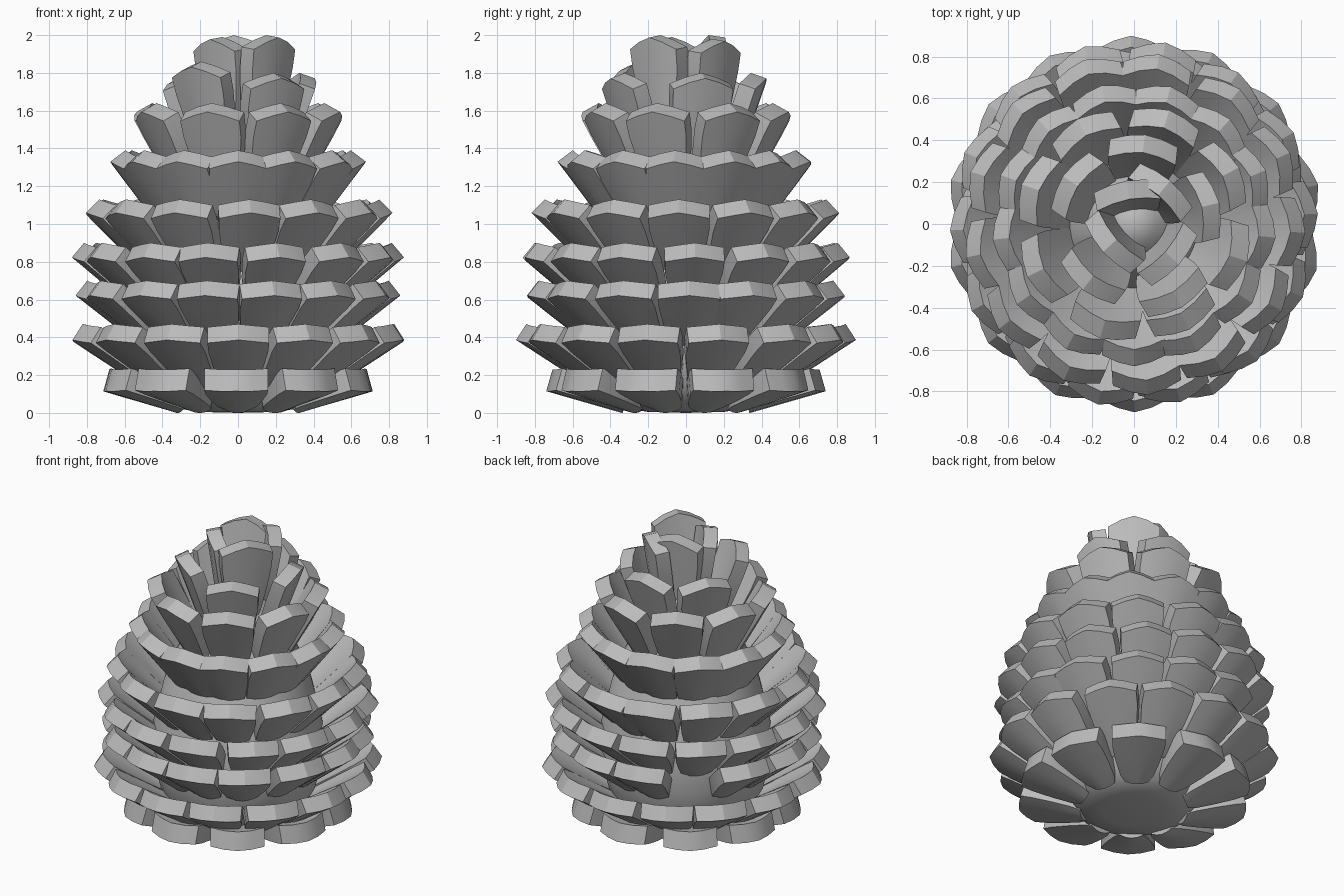
import bpy, bmesh, math, random
from mathutils import Vector

random.seed(4)
cube = bpy.data.objects.get("Cube")
if cube:
    bpy.data.objects.remove(cube, do_unlink=True)

grey = bpy.data.materials.new("cone_grey")
grey.use_nodes = True
colour = (0.5, 0.5, 0.5, 1)
grey.diffuse_color = colour
grey.node_tree.nodes["Principled BSDF"].inputs["Base Color"].default_value = colour


def finish(bm, name, angle):
    bmesh.ops.recalc_face_normals(bm, faces=bm.faces)
    mesh = bpy.data.meshes.new(name)
    bm.to_mesh(mesh)
    bm.free()
    mesh.materials.append(grey)
    obj = bpy.data.objects.new(name, mesh)
    bpy.context.collection.objects.link(obj)
    bpy.ops.object.select_all(action='DESELECT')
    obj.select_set(True)
    bpy.context.view_layer.objects.active = obj
    bpy.ops.object.shade_smooth_by_angle(angle=math.radians(angle))


# Paddle outline: fraction of length, fraction of half width
OUTLINE = [(0, 0.42), (0.12, 0.6), (0.4, 0.8), (0.7, 0.96), (0.88, 0.99)]
ACROSS = [-1, -0.5, 0, 0.5, 1]


def add_scale(bm, azimuth, radius, top, tilt, length, width, thick):
    """One bowed slab leaning outward, its outer tip edge at the given radius."""
    a, t = math.radians(azimuth), math.radians(tilt)
    radial = Vector((math.cos(a), math.sin(a), 0))
    side = Vector((-math.sin(a), math.cos(a), 0))
    up = Vector((0, 0, 1))
    along = radial * math.cos(t) + up * math.sin(t)
    outward = radial * math.sin(t) - up * math.cos(t)
    tip = radial * radius + up * (top - thick * math.cos(t))

    def layer(depth):
        rows = []
        for f, w in OUTLINE:
            row = []
            for s in ACROSS:
                # The last row comes to a blunt, rounded point
                push = 0.12 * (1 - abs(s) ** 1.4) if f > 0.8 else 0
                bow = 0.02 * s * s
                p = (tip + along * length * (f + push - 1)
                     + side * s * w * width / 2 - outward * (bow + depth))
                row.append(bm.verts.new(p))
            rows.append(row)
        return rows

    outer, inner = layer(0), layer(thick)
    for grid in (outer, inner):
        for r0, r1 in zip(grid, grid[1:]):
            for i in range(len(ACROSS) - 1):
                bm.faces.new((r0[i], r0[i + 1], r1[i + 1], r1[i]))

    def rim(grid):
        right = [r[-1] for r in grid[1:-1]]
        left = [r[0] for r in grid[1:-1]]
        return grid[0] + right + grid[-1][::-1] + left[::-1]

    o, n = rim(outer), rim(inner)
    for i in range(len(o)):
        j = (i + 1) % len(o)
        bm.faces.new((o[i], o[j], n[j], n[i]))


# Solid core, lathed from a profile of radius and height
PROFILE = [(0.2, 0.005), (0.36, 0.03), (0.46, 0.15), (0.53, 0.4), (0.53, 0.65),
           (0.46, 0.95), (0.34, 1.25), (0.2, 1.5), (0.1, 1.62)]
bm = bmesh.new()
path = [bm.verts.new((0, 0, 0))]
path += [bm.verts.new((r, 0, z)) for r, z in PROFILE]
path.append(bm.verts.new((0, 0, 1.66)))
edges = [bm.edges.new(pair) for pair in zip(path, path[1:])]
bmesh.ops.spin(bm, geom=path + edges, cent=(0, 0, 0), axis=(0, 0, 1),
               angle=math.tau, steps=32, use_duplicate=False)
bmesh.ops.remove_doubles(bm, verts=bm.verts, dist=0.001)
finish(bm, "core", 60)

# Rings of scales: count, first azimuth, radius, top, tilt, length, width, thickness
RINGS = [
    (10, 270, 0.74, 0.23, 16, 0.42, 0.34, 0.12),
    (14, 270, 0.9, 0.47, 33, 0.50, 0.33, 0.1),
    (14, 0, 0.86, 0.70, 38, 0.46, 0.33, 0.1),
    (14, 3, 0.88, 0.90, 40, 0.50, 0.32, 0.1),
    (13, -3, 0.82, 1.13, 45, 0.52, 0.33, 0.1),
    (13, 21, 0.68, 1.39, 53, 0.52, 0.31, 0.1),
    (8, 27, 0.57, 1.64, 62, 0.54, 0.33, 0.1),
]
for k, (count, start, radius, top, *shape) in enumerate(RINGS):
    bm = bmesh.new()
    for i in range(count):
        if k == 2 and i == 5:  # one scale has fallen out
            continue
        add_scale(bm, start + i * 360 / count + random.uniform(-1.5, 1.5),
                  radius, top, *shape)
    finish(bm, f"scale_ring_{k + 1}", 28)

# Uneven upper scales, then the closed tuft: azimuth, radius, top
UPPER = [(14, 0.42, 1.8), (83, 0.43, 1.8), (146, 0.41, 1.79),
         (232, 0.4, 1.86), (300, 0.46, 1.8)]
TUFT = [(50, 0.27, 1.98), (100, 0.21, 2.0), (222, 0.2, 1.99), (318, 0.29, 2.0)]
for name, tilt, scales in (("upper_scales", 71, UPPER), ("tip_tuft", 82, TUFT)):
    bm = bmesh.new()
    for azimuth, radius, top in scales:
        add_scale(bm, azimuth, radius, top, tilt, 0.55, 0.33, 0.09)
    finish(bm, name, 28)
